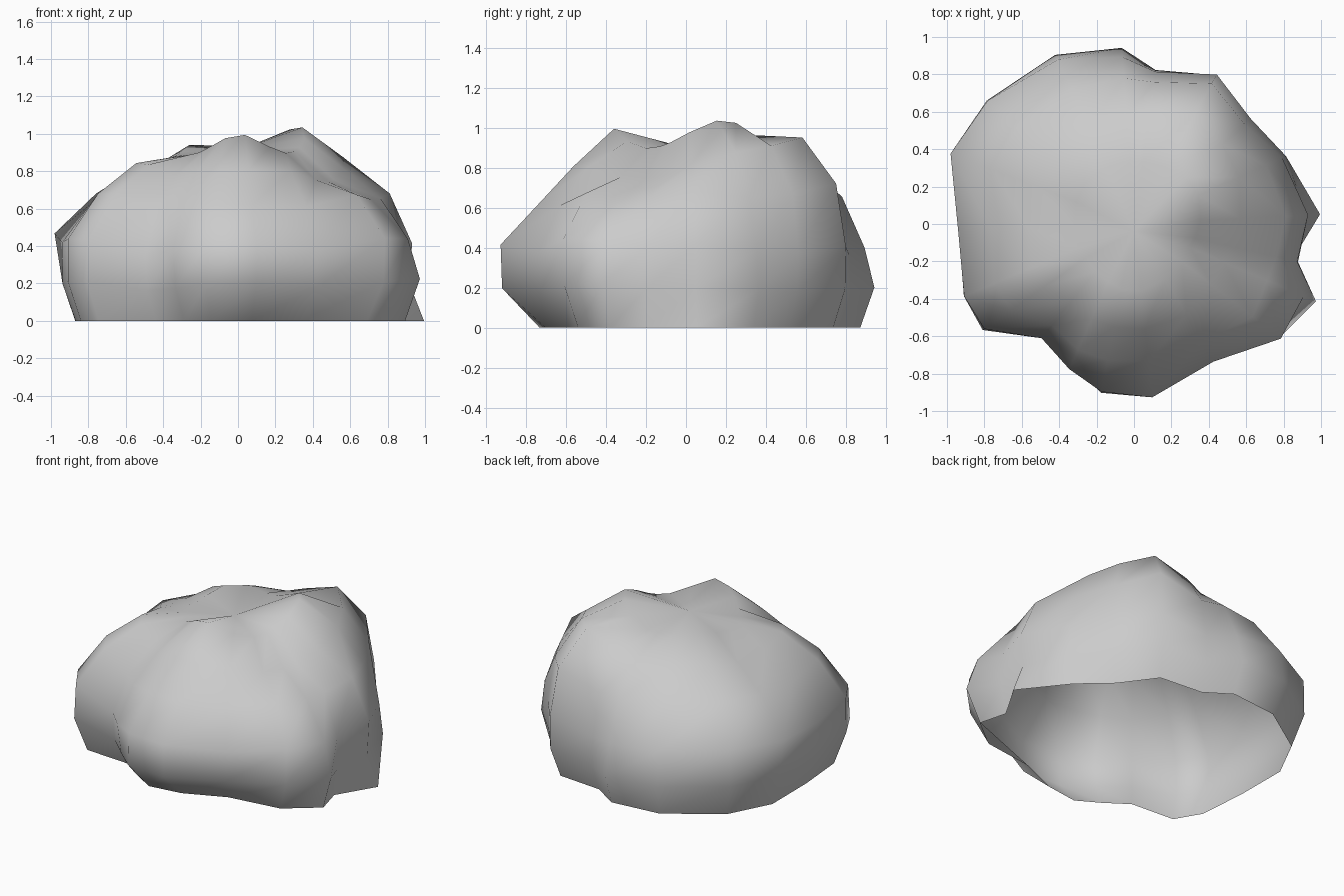
import bpy, bmesh, math

if "Cube" in bpy.data.objects:
    bpy.data.objects.remove(bpy.data.objects["Cube"])


def bump(azimuth, centre, width):
    """Smooth swelling around one direction, 1 at its centre."""
    d = (azimuth - centre + 180) % 360 - 180
    return math.exp(-(d / width) ** 2)


# Wall lumps: azimuth -> distance from the ground centre at 12, 24, 40, 55 degrees up
WALL = {
    3: (.94, 1.02, 1.06, .99),
    24: (.91, .95, 1.01, 1.07),
    42: (.85, .92, 1.04, 1.11),
    61: (.93, 1.0, 1.12, 1.16),
    82: (.85, .9, 1.0, 1.06),
    94: (.965, .98, 1.02, 1.01),
    115: (1.02, 1.06, 1.04, 1.01),
    140: (1.05, 1.12, 1.06, 1.01),
    159: (1.03, 1.15, 1.06, .97),
    182: (.96, 1.03, 1.0, .98),
    203: (1.01, 1.08, 1.06, 1.03),
    215: (1.01, 1.07, 1.05, 1.02),
    231: (.79, .86, .91, .94),
    246: (.84, .93, .96, .97),
    259: (.94, 1.0, .97, .98),
    276: (.945, 1.02, .965, .985),
    300: (.86, .93, .95, .98),
    322: (1.01, 1.09, 1.05, .92),
    337: (1.08, 1.08, 1.01, .91),
    347: (.92, .98, 1.02, .92),
}
ELEVATIONS = (0, 12, 24, 40, 55, 70)

# Boulder shell: lumpy dome, open underneath
bm = bmesh.new()
columns = []
for azimuth, wall in WALL.items():
    # Ground rim tucks in below the front overhang, flares at the right
    rim = wall[0] * (0.905 - 0.16 * bump(azimuth, 280, 35) + 0.155 * bump(azimuth, 3, 14))
    # Crown peaks: back right, front and a lower one at the back left
    crown = (0.94 + 0.165 * bump(azimuth, 30, 38) + 0.12 * bump(azimuth, 272, 30)
             + 0.07 * bump(azimuth, 128, 30))
    a = math.radians(azimuth)
    column = []
    for elevation, r in zip(ELEVATIONS, (rim, *wall, crown)):
        e = math.radians(elevation)
        column.append(bm.verts.new((r * math.cos(e) * math.cos(a),
                                    r * math.cos(e) * math.sin(a),
                                    r * math.sin(e))))
    columns.append(column)
top = bm.verts.new((0, -0.04, 0.91))

for i, left in enumerate(columns):
    right = columns[(i + 1) % len(columns)]
    for j in range(len(ELEVATIONS) - 1):
        bm.faces.new((left[j], right[j], right[j + 1], left[j + 1]))
    bm.faces.new((left[-1], right[-1], top))
for face in bm.faces:
    face.smooth = True

mesh = bpy.data.meshes.new("boulder")
bm.to_mesh(mesh)
bm.free()
boulder = bpy.data.objects.new("boulder", mesh)
bpy.context.collection.objects.link(boulder)

# Plain stone colour
stone = bpy.data.materials.new("stone_grey")
stone.diffuse_color = (0.6, 0.6, 0.6, 1)
stone.use_nodes = True
stone.node_tree.nodes["Principled BSDF"].inputs["Base Color"].default_value = stone.diffuse_color
mesh.materials.append(stone)
